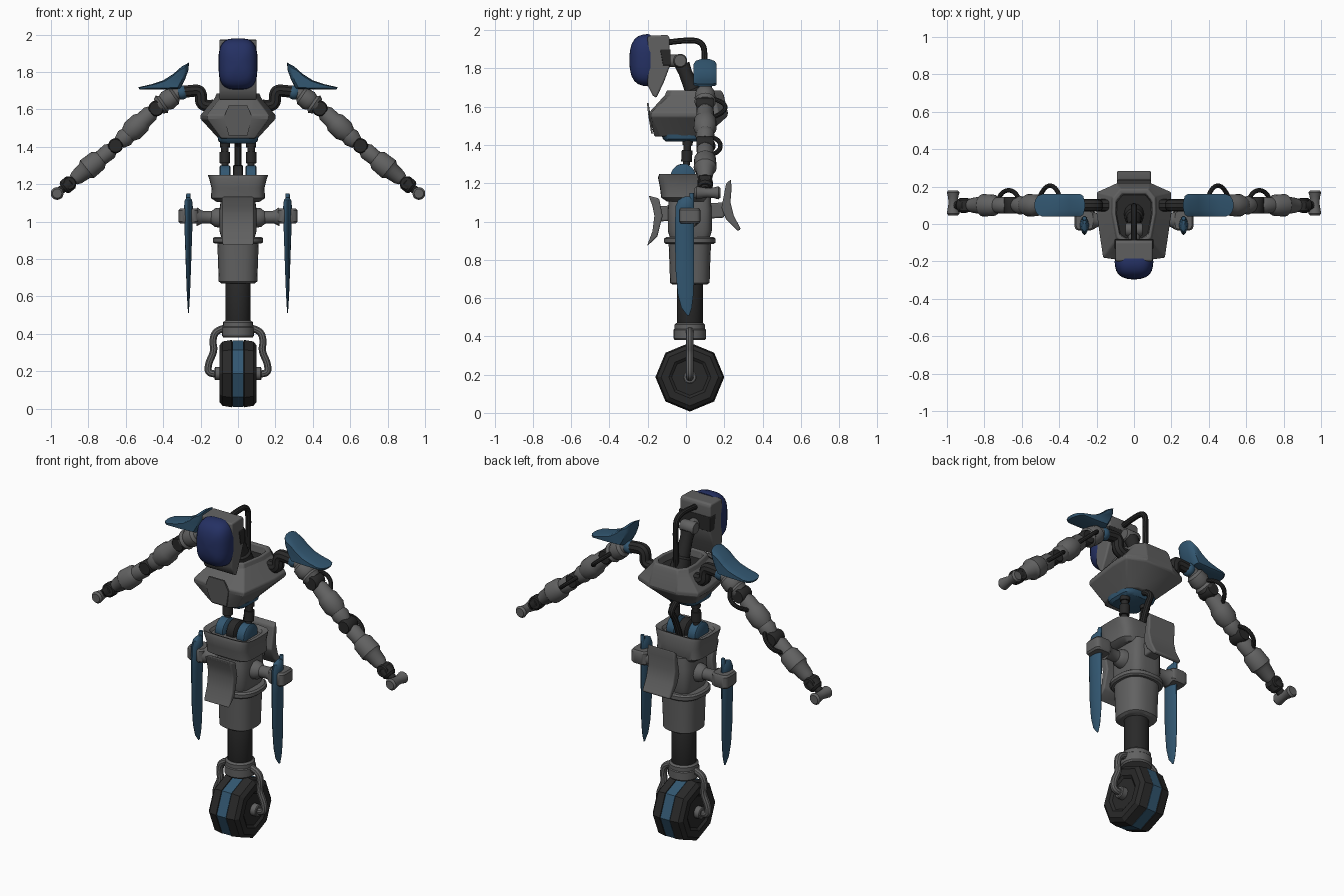
import bpy, bmesh, math
from mathutils import Vector as V

if "Cube" in bpy.data.objects:
    bpy.data.objects.remove(bpy.data.objects["Cube"])


def mat(name, r, g, b):
    m = bpy.data.materials.new(name)
    m.diffuse_color = (r, g, b, 1)
    m.use_nodes = True
    m.node_tree.nodes["Principled BSDF"].inputs["Base Color"].default_value = m.diffuse_color
    return m


GREY = mat("grey metal", .12, .12, .12)
DARK = mat("dark rubber", .022, .022, .022)
BLUE = mat("steel blue", .032, .095, .165)
NAVY = mat("navy visor", .018, .03, .125)
CY = .02  # y of the leg axis


def finish(o, m, mirror=False, angle=35, bevel=0):
    o.data.materials.clear()
    o.data.materials.append(m)
    bpy.ops.object.select_all(action='DESELECT')
    o.select_set(True)
    bpy.context.view_layer.objects.active = o
    bpy.ops.object.shade_smooth_by_angle(angle=math.radians(angle))
    if bevel:
        b = o.modifiers.new("bevel", 'BEVEL')
        b.width, b.segments, b.limit_method = bevel, 3, 'ANGLE'
    if mirror:
        o.modifiers.new("mirror", 'MIRROR')
    return o


def loft(name, rings, m, **k):
    """Skin a list of equal-length point rings and cap both ends."""
    bm = bmesh.new()
    rs = [[bm.verts.new(p) for p in r] for r in rings]
    n = len(rs[0])
    for a, b in zip(rs, rs[1:]):
        for i in range(n):
            bm.faces.new((a[i], a[(i + 1) % n], b[(i + 1) % n], b[i]))
    bm.faces.new(rs[0][::-1])
    bm.faces.new(rs[-1])
    bmesh.ops.recalc_face_normals(bm, faces=bm.faces)
    me = bpy.data.meshes.new(name)
    bm.to_mesh(me)
    bm.free()
    o = bpy.data.objects.new(name, me)
    bpy.context.collection.objects.link(o)
    return finish(o, m, **k)


def lathe(name, p0, p1, prof, m, n=20, **k):
    """Turned part along p0-p1; prof = (fraction, radius)."""
    p0, p1 = V(p0), V(p1)
    d = (p1 - p0).normalized()
    u = V((0, 0, 1)) if abs(d.y) > .7 else V((0, 1, 0))
    u = (u - d * u.dot(d)).normalized()
    w = d.cross(u)
    ang = [2 * math.pi * i / n for i in range(n)]
    return loft(name, [[p0.lerp(p1, t) + (u * math.cos(a) + w * math.sin(a)) * r for a in ang]
                       for t, r in prof], m, **k)


def rod(name, p0, p1, r, m, **k):
    c = .1
    return lathe(name, p0, p1, [(0, r * .85), (c, r), (1 - c, r), (1, r * .85)], m, **k)


def oval(c, axis, a, b, p=2.0, n=28):
    """Superellipse ring about c; axis 'z' spans x,y and 'y' spans x,z."""
    out = []
    for i in range(n):
        t = 2 * math.pi * (i + .5) / n
        s = [math.copysign(abs(f) ** (2 / p), f) for f in (math.cos(t), math.sin(t))]
        out.append(V(c) + (V((a * s[0], b * s[1], 0)) if axis == 'z' else V((a * s[0], 0, b * s[1]))))
    return out


def slab(name, yz, x0, x1, m, **k):
    """Side outline in y,z extruded from x0 to x1."""
    return loft(name, [[(x, y, z) for y, z in yz] for x in (x0, x1)], m, **k)


def tube(name, pts, r, m, **k):
    cu = bpy.data.curves.new(name, 'CURVE')
    cu.dimensions = '3D'
    s = cu.splines.new('NURBS')
    s.points.add(len(pts) - 1)
    for q, p in zip(s.points, pts):
        q.co = (*p, 1)
    s.use_endpoint_u, s.order_u, s.resolution_u = True, 3, 6
    cu.bevel_depth, cu.bevel_resolution, cu.use_fill_caps = r, 3, True
    o = bpy.data.objects.new(name, cu)
    bpy.context.collection.objects.link(o)
    bpy.ops.object.select_all(action='DESELECT')
    o.select_set(True)
    bpy.context.view_layer.objects.active = o
    bpy.ops.object.convert(target='MESH')
    return finish(bpy.context.object, m, **k)


# Octagonal wheel with a blue centre band, fork and collar
lathe("tyre_half", (.03, CY, .187), (.1, CY, .187),
      [(0, .17), (.05, .18), (.75, .172), (1, .15), (1, .11), (.85, .095)], DARK, n=8, mirror=True, angle=25)
lathe("wheel_band", (-.03, CY, .187), (.03, CY, .187), [(0, .178), (1, .178)], BLUE, n=8)
rod("wheel_hub", (.085, CY, .187), (.125, CY, .187), .035, GREY, mirror=True)
tube("fork_arm", [(.07, CY, .43), (.12, CY, .42), (.137, CY, .36), (.125, CY, .31), (.16, CY, .24),
                  (.16, CY, .18), (.1, CY, .187)], .02, GREY, mirror=True)
lathe("fork_collar", (0, CY, .38), (0, CY, .47),
      [(0, .078), (.1, .085), (.6, .085), (.65, .08), (.9, .08), (1, .07)], GREY, n=24)

# Leg column
rod("leg_shaft", (0, CY, .44), (0, CY, .72), .068, DARK)
loft("leg_sleeve", [oval((0, CY, z), 'z', r, r, 2.6) for z, r in
                    ((.67, .09), (.68, .104), (.78, .107), (.9, .112))], GREY)
loft("sleeve_ring", [oval((0, CY, z), 'z', r, r, 2.5) for z, r in
                     ((.882, .125), (.89, .135), (.91, .135), (.918, .125))], GREY)
loft("hip_housing", [oval((0, CY, z), 'z', a, b, 4) for z, a, b in
                     ((.9, .085, .1), (.95, .1, .115), (1.06, .1, .115), (1.13, .09, .11))], GREY)

# Pelvis with flared rim
loft("pelvis", [oval((0, y, z), 'z', a, b, 4.5) for z, y, a, b in
                ((1.105, 0, .115, .1), (1.125, -.01, .145, .12), (1.18, -.015, .142, .122),
                 (1.23, -.02, .155, .127), (1.248, -.02, .162, .12), (1.24, -.02, .13, .1), (1.225, -.02, .12, .09))], GREY)

# Front and back skirt plates with brackets
slab("front_plate", [(-.195, 1.135), (-.14, 1.12), (-.122, 1.03), (-.15, .92), (-.205, .87), (-.175, .95), (-.165, 1.03),
                     (-.175, 1.08)], -.085, .085, GREY, bevel=.008)
slab("back_plate", [(.235, 1.22), (.21, 1.2), (.185, 1.07), (.21, 1.01), (.27, .95), (.287, .96), (.25, 1.03),
                    (.232, 1.1), (.238, 1.17)], -.09, .09, GREY, bevel=.008)
slab("plate_bracket", [(-.14, 1), (-.14, 1.08), (.2, 1.1), (.2, 1.02)], -.04, .04, GREY, bevel=.01)

# Side struts and hanging blades
lathe("hip_strut", (.08, CY, 1.02), (.22, CY, 1.025),
      [(0, .055), (.3, .05), (.45, .034), (.8, .034), (1, .05)], GREY, mirror=True)
loft("blade_mount", [oval((.265, CY, z), 'z', a, b, 5) for z, a, b in
                     ((.99, .045, .048), (1, .053, .055), (1.06, .053, .055), (1.07, .045, .048))], GREY, mirror=True)
loft("blade", [oval((.265, y, z), 'z', a, b, 1.7, 16) for z, y, a, b in
               ((1.13, .012, .008, .02), (1.115, .002, .02, .042), (1.08, -.006, .024, .05), (.95, -.008, .021, .051),
                (.75, -.006, .014, .05), (.62, -.002, .009, .042), (.55, .003, .005, .028), (.51, .012, .002, .006))],
     BLUE, mirror=True)
rod("blade_pin", (.265, .03, 1.07), (.265, .03, 1.15), .012, BLUE, mirror=True)

# Waist joints
rod("waist_disc", (-.028, -.015, 1.24), (.028, -.015, 1.24), .062, DARK)
rod("waist_hinge", (.04, -.015, 1.235), (.1, -.015, 1.235), .066, BLUE, mirror=True)
lathe("waist_piston", (.07, 0, 1.27), (.07, .01, 1.44),
      [(0, .018), (.25, .018), (.25, .028), (.6, .028), (.6, .02), (.75, .02), (.75, .027), (1, .027)], DARK, mirror=True)
tube("waist_cable", [(0, .07, 1.45), (0, .16, 1.41), (0, .1, 1.35), (0, .06, 1.22)], .018, DARK)
loft("torso_base", [oval((0, -.02, z), 'z', a, b, 4) for z, a, b in
                    ((1.418, .09, .085), (1.43, .105, .1), (1.455, .11, .11))], BLUE)


# Faceted torso: right-half outline per level, mirrored into a full ring
def torso_ring(z, half):
    return [(x, y, z) for x, y in half] + [(-x, y, z) for x, y in reversed(half)]


RIM = [(.05, -.1), (.09, -.075), (.115, .06), (.112, .14), (.075, .185)]


def rim(f, z):
    return torso_ring(z, [(x * f, .03 + (y - .03) * f) for x, y in RIM])


loft("torso", [torso_ring(1.445, [(.05, -.165), (.09, -.14), (.105, -.02), (.1, .06), (.055, .1)]),
               torso_ring(1.548, [(.08, -.192), (.165, -.18), (.2, .06), (.198, .17), (.09, .215)]),
               torso_ring(1.57, [(.08, -.192), (.165, -.18), (.2, .06), (.198, .17), (.09, .22)]),
               rim(1.08, 1.66), rim(1, 1.685), rim(.85, 1.685), rim(.8, 1.635)], GREY, angle=20, bevel=.006)
loft("neck_well", [rim(.82, 1.62), rim(.82, 1.642)], DARK)
loft("chest_plate", [[(x * s, y + d, z) for z, x, y in
                      ((1.46, .05, -.182), (1.56, .075, -.198), (1.62, .05, -.204))
                      for s in (1,)] +
                     [(-x, y + d, z) for z, x, y in ((1.62, .05, -.204), (1.56, .075, -.198), (1.46, .05, -.182))]
                     for d in (0, .009)], GREY)

# Neck and head
lathe("neck", (0, .06, 1.62), (0, -.02, 1.82), [(0, .055), (.3, .05), (.35, .04), (.8, .035), (1, .04)], DARK)
rod("neck_joint", (-.045, -.03, 1.84), (.045, -.03, 1.84), .036, GREY)
rod("head_socket", (0, -.1, 1.84), (0, -.03, 1.84), .033, GREY)
tube("head_cable", [(0, -.1, 1.935), (0, 0, 1.95), (0, .09, 1.94), (0, .1, 1.85), (0, .09, 1.63)], .016, DARK)
slab("head_shell", [(-.2, 1.97), (-.095, 1.975), (-.085, 1.96), (-.085, 1.81), (-.115, 1.73), (-.155, 1.645),
                    (-.175, 1.66), (-.2, 1.71)], -.1, .1, GREY, bevel=.016)
slab("ear_panel", [(-.135, 1.9), (-.08, 1.9), (-.08, 1.815), (-.12, 1.815)], -.103, .103, DARK, bevel=.004)
loft("visor", [oval((0, y, 1.843), 'y', .104 * s, .137 * s, 3.2) for y, s in
               ((-.185, .97), (-.2, 1), (-.225, .98), (-.25, .92), (-.27, .8), (-.285, .6), (-.293, .35), (-.296, .1))],
     NAVY, angle=60)

# Shoulders: hose, ball and wing-shaped pad
AY = .1
tube("shoulder_hose", [(.13, AY, 1.62), (.2, AY, 1.61), (.195, AY, 1.7), (.25, AY, 1.7), (.31, AY, 1.69)],
     .034, DARK, mirror=True)
lathe("shoulder_ball", (.262, AY, 1.69), (.338, AY, 1.69),
      [((1 - math.cos(a)) / 2, .038 * math.sin(a)) for a in (.15, .5, .9, 1.3, 1.6, 2, 2.4, 2.8, 3)], BLUE, mirror=True)
PAD = [(.262, 1.85), (.265, 1.81), (.285, 1.755), (.31, 1.71), (.42, 1.705), (.525, 1.705), (.533, 1.718),
       (.46, 1.735), (.4, 1.755), (.345, 1.79), (.3, 1.83)]
loft("shoulder_pad", [[(.36 + (x - .36) * s, y, 1.74 + (z - 1.74) * s) for x, z in PAD] for y, s in
                      ((.04, .75), (.05, .9), (.075, .98), (.1, 1), (.125, .98), (.15, .9), (.16, .75))],
     BLUE, mirror=True, angle=45)


# Arms: turned segments with dark hinge joints between
def arm(name, x0, z0, x1, z1, prof, m=GREY):
    lathe(name, (x0, AY, z0), (x1, AY, z1), prof, m, mirror=True)


arm("shoulder_segment", .31, 1.695, .425, 1.615,
    [(0, .03), (.2, .035), (.3, .05), (.6, .055), (.75, .045), (.85, .056), (1, .045)])
arm("upper_arm", .45, 1.595, .635, 1.42,
    [(0, .03), (.1, .045), (.3, .047), (.38, .058), (.62, .06), (.75, .045), (.85, .05), (1, .036)])
arm("forearm", .67, 1.39, .88, 1.222,
    [(0, .032), (.08, .045), (.3, .042), (.38, .057), (.65, .06), (.72, .047), (.92, .04), (1, .03)])
arm("arm_core", .4, 1.63, .655, 1.405, [(0, .03), (1, .03)], DARK)
arm("forearm_core", .655, 1.405, .95, 1.165, [(0, .028), (1, .022)], DARK)
for nm, x, z, r, h in (("upper_joint", .437, 1.605, .042, .045), ("elbow_joint", .655, 1.405, .04, .045),
                       ("wrist_joint", .9, 1.205, .036, .036)):
    rod(nm, (x, AY - h, z), (x, AY + h, z), r, DARK, mirror=True)
arm("wrist_cuff", .885, 1.217, .935, 1.177, [(0, .03), (.2, .04), (.8, .04), (1, .03)], DARK)
lathe("hand", (.967, .045, 1.15), (.967, .18, 1.15),
      [(0, .025), (.08, .034), (.25, .03), (.5, .024), (.75, .028), (.92, .034), (1, .025)], GREY, mirror=True)
tube("upper_cable", [(.39, .12, 1.645), (.41, .2, 1.63), (.48, .21, 1.57), (.51, .13, 1.54)], .012, DARK, mirror=True)
tube("elbow_cable", [(.61, .12, 1.445), (.63, .18, 1.43), (.71, .18, 1.36), (.73, .12, 1.345)], .012, DARK, mirror=True)
